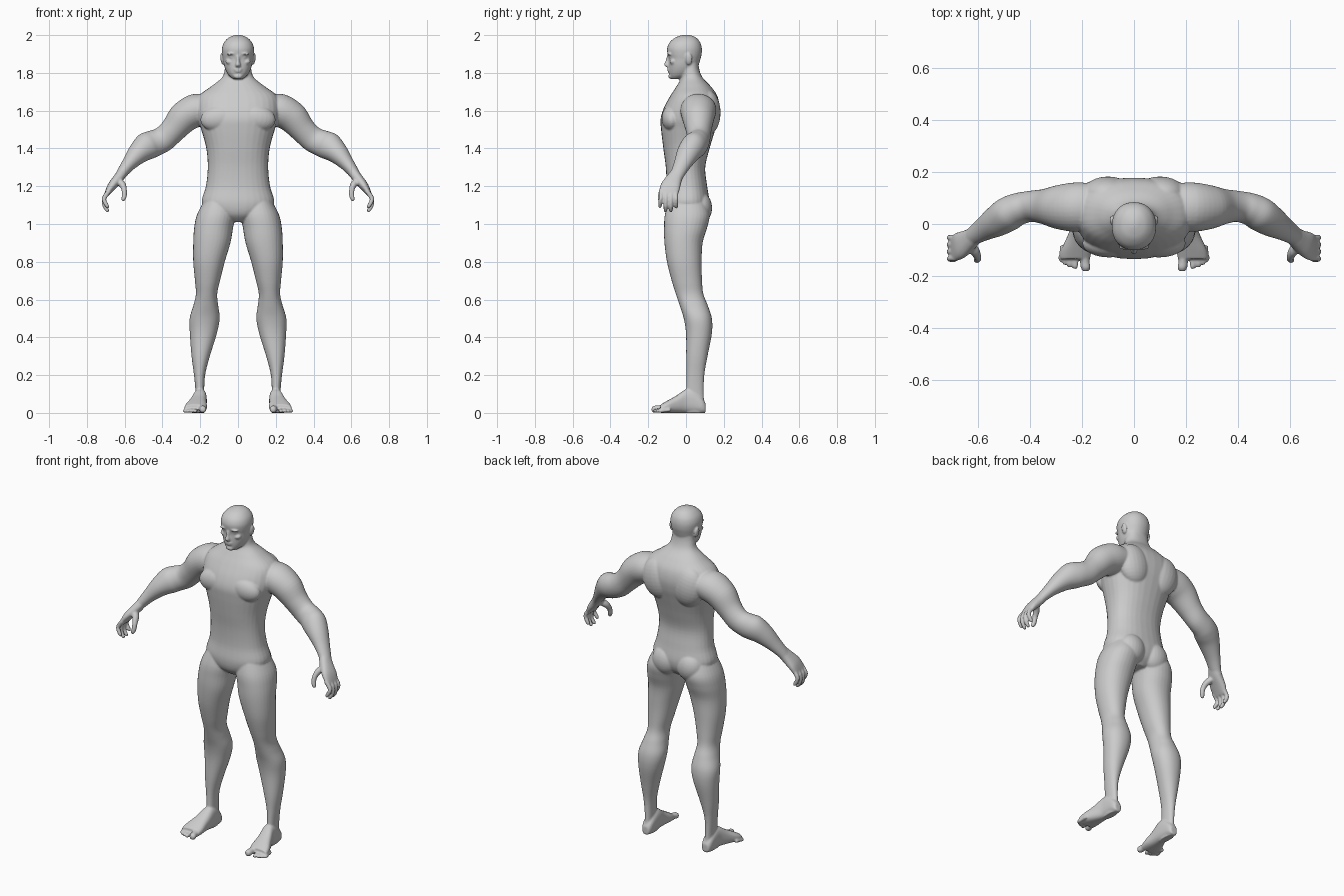
import bpy, bmesh
from math import cos, sin, pi, copysign
from mathutils import Vector, Matrix

N = 32


def catmull(a, b, c, d, t):
    return 0.5 * (2 * b + (c - a) * t + (2 * a - 5 * b + 4 * c - d) * t * t
                  + (3 * b - a - 3 * c + d) * t ** 3)


def loft(bm, rings, p=2.0, sub=5):
    """Skin through rings given as (centre, half axis u, half axis v)."""
    last = len(rings) - 1
    loops = []
    for i in range(last * sub + 1):
        k = min(i // sub, last - 1)
        t = i / sub - k
        q = [rings[max(0, min(last, k + o))] for o in (-1, 0, 1, 2)]
        c, u, v = (catmull(q[0][m], q[1][m], q[2][m], q[3][m], t) for m in range(3))
        loop = []
        for j in range(N):
            a = 2 * pi * j / N
            ca, sa = cos(a), sin(a)
            loop.append(bm.verts.new(c + u * copysign(abs(ca) ** (2 / p), ca)
                                     + v * copysign(abs(sa) ** (2 / p), sa)))
        loops.append(loop)
    for A, B in zip(loops, loops[1:]):
        for j in range(N):
            bm.faces.new((A[j], A[(j + 1) % N], B[(j + 1) % N], B[j]))
    bm.faces.new(loops[0][::-1])
    bm.faces.new(loops[-1])


def slices(rows):
    """Horizontal sections: z, x min, x max, y front, y back."""
    return [(Vector(((x0 + x1) / 2, (y0 + y1) / 2, z)),
             Vector(((x1 - x0) / 2, 0, 0)), Vector((0, (y1 - y0) / 2, 0)))
            for z, x0, x1, y0, y1 in rows]


def tube(rows):
    """Sections square to a path: x, y, z, half thickness, half width along y."""
    pts = [Vector(r[:3]) for r in rows]
    out = []
    for i, r in enumerate(rows):
        t = (pts[min(i + 1, len(pts) - 1)] - pts[max(i - 1, 0)]).normalized()
        v = Vector((0, 1, 0))
        v = (v - t * v.dot(t)).normalized()
        out.append((pts[i], v.cross(t) * r[3], v * r[4]))
    return out


def blob(bm, loc, size, rot=0.0):
    m = (Matrix.Translation(loc) @ Matrix.Rotation(rot, 4, 'Y')
         @ Matrix.Diagonal((*size, 1)))
    bmesh.ops.create_uvsphere(bm, u_segments=24, v_segments=16, radius=1, matrix=m)


mid = bmesh.new()
side = bmesh.new()

# torso and neck
torso = [(1.01, .05, -.06, .07), (1.05, .14, -.10, .11), (1.11, .192, -.113, .125),
         (1.20, .170, -.104, .112), (1.30, .160, -.107, .102), (1.40, .168, -.12, .125),
         (1.50, .195, -.132, .155), (1.56, .215, -.134, .172), (1.62, .22, -.115, .178),
         (1.68, .205, -.082, .165), (1.73, .14, -.05, .13), (1.775, .085, -.025, .088),
         (1.82, .07, -.025, .07), (1.87, .065, -.02, .065)]
loft(mid, slices([(z, -w, w, f, b) for z, w, f, b in torso]), 2.3)

# head
head = [(1.768, .026, -.078, -.03), (1.785, .047, -.087, .02), (1.81, .063, -.091, .05),
        (1.84, .074, -.092, .066), (1.875, .080, -.092, .077), (1.90, .084, -.098, .083),
        (1.93, .085, -.100, .084), (1.96, .075, -.088, .076), (1.985, .052, -.06, .056),
        (1.997, .027, -.03, .032), (2.002, .008, -.008, .012)]
loft(mid, slices([(z, -w, w, f, b) for z, w, f, b in head]), 2.15)

# nose, lips and chin
loft(mid, slices([(1.832, -.014, .014, -.106, -.08), (1.843, -.014, .014, -.117, -.08),
                  (1.865, -.009, .009, -.108, -.08), (1.892, -.009, .009, -.101, -.08)]))
blob(mid, (0, -.089, 1.819), (.024, .010, .006))
blob(mid, (0, -.087, 1.808), (.021, .011, .006))
blob(mid, (0, -.080, 1.782), (.024, .014, .014))

# brow, eye, cheek and ear
blob(side, (.034, -.088, 1.901), (.027, .013, .007), .1)
blob(side, (.033, -.078, 1.884), (.013, .012, .008))
blob(side, (.045, -.068, 1.857), (.022, .018, .014), -.3)
blob(side, (.083, .015, 1.873), (.010, .019, .031), .15)

# chest, shoulder blade and buttock masses
blob(side, (.095, -.075, 1.56), (.105, .054, .07), .15)
blob(side, (.10, .115, 1.59), (.10, .068, .12), .2)
blob(side, (.08, .075, 1.085), (.082, .063, .085))

# leg
leg = [(1.13, .03, .175, -.09, .10), (1.05, .014, .217, -.112, .125),
       (.98, .026, .232, -.116, .112), (.90, .040, .237, -.114, .088),
       (.80, .070, .237, -.101, .083), (.70, .095, .228, -.076, .085),
       (.63, .110, .223, -.054, .092), (.57, .105, .236, -.034, .115),
       (.50, .097, .256, -.012, .137), (.42, .112, .255, .0, .137),
       (.30, .149, .246, .001, .114), (.20, .174, .233, .003, .097),
       (.10, .179, .224, .0, .094), (.04, .175, .226, -.01, .098),
       (.0, .178, .224, -.015, .095)]
loft(side, slices(leg), 2.15)

# foot: y, x, half width, height
foot = [(.104, .2, .020, .05), (.085, .2, .030, .08), (.04, .2, .034, .12),
        (.0, .202, .037, .125), (-.05, .212, .046, .092), (-.10, .222, .058, .064),
        (-.135, .227, .058, .044)]
loft(side, [(Vector((x, y, h / 2)), Vector((w, 0, 0)), Vector((0, 0, h / 2)))
            for y, x, w, h in foot], 2.5)

# toes: base x, tip x, tip y, radius
for bx, tx, ty, r in ((.192, .186, -.168, .019), (.226, .226, -.160, .011),
                      (.245, .248, -.153, .011), (.262, .266, -.144, .0105),
                      (.275, .281, -.132, .010)):
    y0 = ty + .05
    loft(side, [(Vector((x, y, r + dz)), Vector((r * s, 0, 0)), Vector((0, 0, r * s)))
                for x, y, dz, s in ((bx, y0, .006, 1), ((bx + tx) / 2, y0 - .03, .003, .95),
                                    (tx, ty, 0, 1), (tx, ty - .014, -.001, .6))])

# arm
loft(side, tube([(.13, .07, 1.615, .07, .085), (.22, .065, 1.602, .088, .095),
                 (.29, .065, 1.562, .083, .085), (.345, .067, 1.497, .069, .068),
                 (.395, .068, 1.450, .068, .060), (.445, .058, 1.427, .071, .062),
                 (.485, .038, 1.410, .073, .066), (.53, .01, 1.372, .057, .060),
                 (.58, -.02, 1.315, .038, .046), (.618, -.045, 1.265, .028, .037),
                 (.635, -.055, 1.24, .024, .036)]))

# palm
loft(side, tube([(.61, -.042, 1.275, .026, .034), (.635, -.062, 1.24, .027, .042),
                 (.668, -.082, 1.20, .023, .052), (.690, -.092, 1.165, .015, .051),
                 (.697, -.093, 1.15, .010, .047)]), 2.4)

# fingers: base y, tip y, tip z
for y, ty, tz in ((-.132, -.138, 1.088), (-.106, -.109, 1.066),
                  (-.079, -.080, 1.066), (-.053, -.052, 1.085)):
    loft(side, tube([(.682, y, 1.175, .012, .012), (.706, y, 1.142, .0125, .0115),
                     (.708, (y + ty) / 2, tz + .035, .0115, .011),
                     (.693, ty, tz + .008, .0105, .010), (.686, ty, tz - .002, .006, .006)]))

# thumb
loft(side, tube([(.64, -.075, 1.235, .018, .022), (.612, -.105, 1.208, .018, .020),
                 (.602, -.127, 1.178, .014, .015), (.602, -.136, 1.148, .0135, .013),
                 (.608, -.140, 1.128, .010, .010), (.610, -.140, 1.121, .005, .005)]))

# mirror the side parts and gather everything
mesh = bpy.data.meshes.new("body")
tmp = bpy.data.meshes.new("half")
side.to_mesh(tmp)
mid.from_mesh(tmp)
tmp.transform(Matrix.Diagonal((-1, 1, 1, 1)))
mid.from_mesh(tmp)
bmesh.ops.recalc_face_normals(mid, faces=mid.faces[:])
mid.to_mesh(mesh)
mid.free()
side.free()
bpy.data.meshes.remove(tmp)
body = bpy.data.objects.new("body", mesh)
bpy.context.collection.objects.link(body)

# fuse into one smooth skin
rm = body.modifiers.new("fuse", 'REMESH')
rm.mode = 'VOXEL'
rm.voxel_size = 0.005
sm = body.modifiers.new("soften", 'SMOOTH')
sm.factor = 0.5
sm.iterations = 5
bpy.context.view_layer.objects.active = body
body.select_set(True)
for name in ("fuse", "soften"):
    bpy.ops.object.modifier_apply(modifier=name)
for v in body.data.vertices:
    v.co.z = max(v.co.z, 0.0)
bpy.ops.object.shade_smooth()
